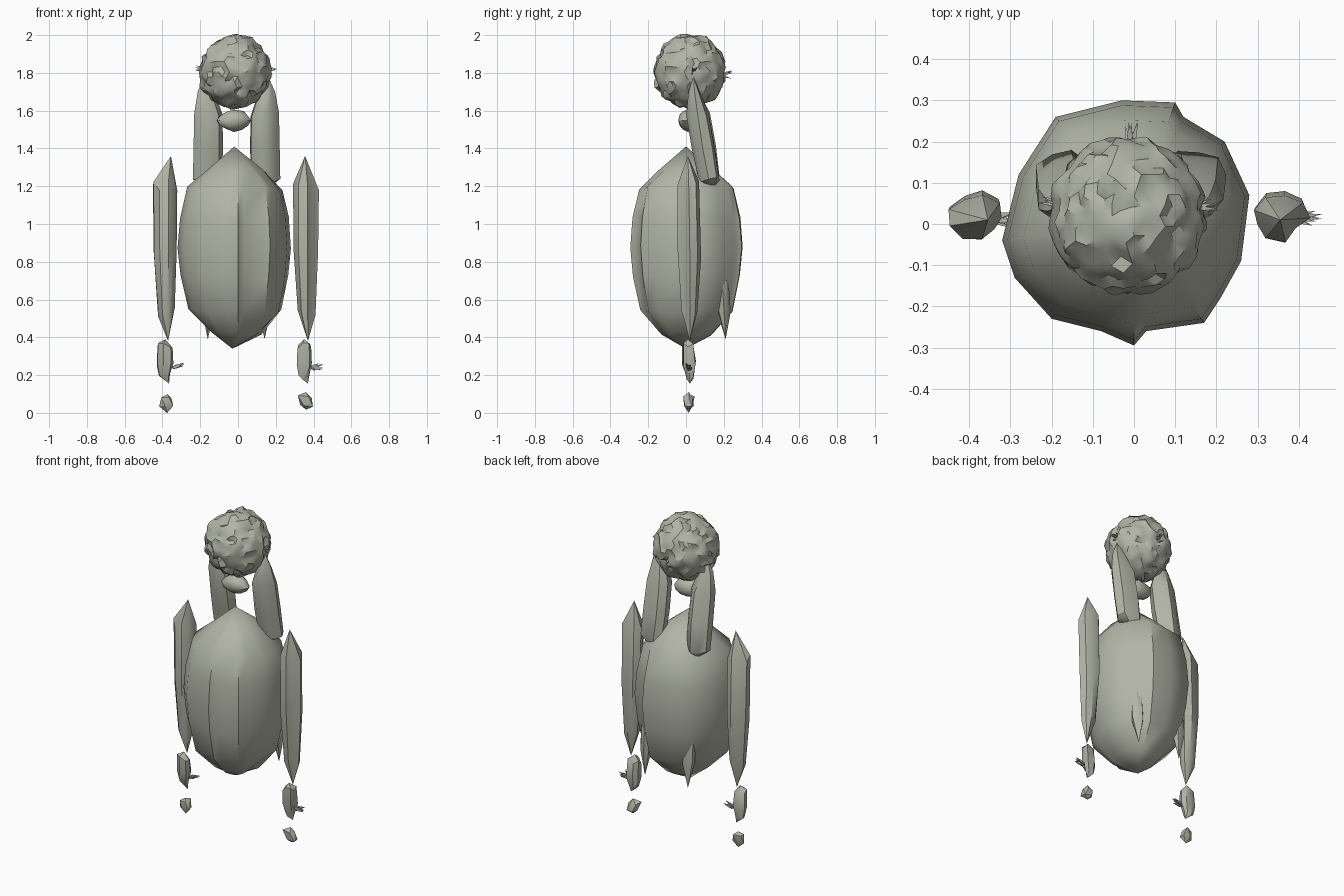
import bpy
import bmesh
import math
import random
from mathutils import Vector, noise

random.seed(4)

cube = bpy.data.objects.get("Cube")
if cube:
    bpy.data.objects.remove(cube, do_unlink=True)

stone = bpy.data.materials.new("Sage grey")
stone.use_nodes = True
stone.diffuse_color = (0.44, 0.46, 0.38, 1)
stone.node_tree.nodes["Principled BSDF"].inputs["Base Color"].default_value = (0.44, 0.46, 0.38, 1)


def finish(name, bm, angle):
    """Turn a bmesh into a named, shaded object."""
    bmesh.ops.recalc_face_normals(bm, faces=bm.faces)
    mesh = bpy.data.meshes.new(name)
    bm.to_mesh(mesh)
    bm.free()
    mesh.materials.append(stone)
    obj = bpy.data.objects.new(name, mesh)
    bpy.context.collection.objects.link(obj)
    bpy.ops.object.select_all(action="DESELECT")
    bpy.context.view_layer.objects.active = obj
    obj.select_set(True)
    bpy.ops.object.shade_smooth_by_angle(angle=math.radians(angle))
    return obj


def ridged_outline(sides, rough):
    """Unit circle whose radii vary, giving lengthwise ridges."""
    points = []
    for i in range(sides):
        a = math.tau * i / sides
        r = 1 + random.uniform(-rough, rough * 0.3)
        points.append((r * math.cos(a), r * math.sin(a)))
    return points


def loft(name, outline, bottom, rings, top, wobble=0.0, angle=40):
    """Skin an outline through rings (x, y, z, width, depth), closed by two tips."""
    bm = bmesh.new()
    loops = []
    for x, y, z, w, d in rings:
        loops.append([bm.verts.new((x + px * w, y + py * d,
                                    z + random.uniform(-wobble, wobble)))
                      for px, py in outline])
    n = len(outline)
    for low, high in zip(loops, loops[1:]):
        for i in range(n):
            j = (i + 1) % n
            bm.faces.new((low[i], low[j], high[j], high[i]))
    for tip, ring in ((bottom, loops[0]), (top, loops[-1])):
        point = bm.verts.new(tip)
        for i in range(n):
            bm.faces.new((point, ring[i], ring[(i + 1) % n]))
    return finish(name, bm, angle)


def lump(name, centre, size, detail, rough, frequency, angle=40):
    """Rough pebble: an icosphere pushed in and out by noise."""
    bm = bmesh.new()
    bmesh.ops.create_icosphere(bm, subdivisions=detail, radius=1)
    shift = Vector([random.uniform(0, 9) for _ in range(3)])
    for v in bm.verts:
        push = noise.noise(v.co * frequency + shift) + random.uniform(-0.3, 0.3)
        v.co *= 1 + rough * push
        v.co = Vector(c + s * p for c, s, p in zip(centre, size, v.co))
    return finish(name, bm, angle)


def tuft(name, centre, direction, length, count):
    """Cluster of thin pointed slivers."""
    bm = bmesh.new()
    for _ in range(count):
        jitter = Vector([random.uniform(-1, 1) for _ in range(3)])
        axis = (Vector(direction) + jitter * 0.35).normalized()
        side = axis.orthogonal().normalized()
        up = axis.cross(side)
        base = Vector(centre) + jitter * length * 0.2
        r = length * 0.2
        ring = [bm.verts.new(base + side * r * math.cos(a) + up * r * math.sin(a))
                for a in (math.tau * i / 4 for i in range(4))]
        ends = [bm.verts.new(base + axis * length * k) for k in (-0.2, 1)]
        for end in ends:
            for i in range(4):
                bm.faces.new((end, ring[i], ring[(i + 1) % 4]))
    return finish(name, bm, 20)


# Body: irregular closed outline swelling between two points
body_outline = [(.28, .07), (.22, .20), (.12, .26), (.10, .295), (-.03, .30),
                (-.19, .26), (-.28, .12), (-.32, -.04), (-.29, -.13), (-.20, -.23),
                (-.08, -.26), (0, -.295), (.03, -.26), (.17, -.24), (.21, -.18),
                (.26, -.09)]
body_rings = [(0, 0, z, s, s) for z, s in
              ((.42, .44), (.54, .82), (.72, .95), (.88, 1), (1.03, .96), (1.19, .84), (1.29, .5))]
loft("body", body_outline, (-.03, 0, .34), body_rings, (-.02, 0, 1.41), 0.012, 45)

# Head, with small ragged tufts around it
lump("head", (-.015, .02, 1.805), (.187, .187, .192), 4, 0.11, 5.0, 35)
tuft("head_side_tuft_right", (-.185, .05, 1.82), (-1, .2, 0), .04, 5)
tuft("head_side_tuft_left", (.16, .04, 1.81), (1, 0, 0), .04, 5)
tuft("head_back_tuft", (-.01, .20, 1.79), (0, 1, .1), .045, 5)

# Neck
lump("neck", (-.02, .01, 1.548), (.09, .052, .055), 2, 0.16, 1.6)

for label, side in (("left", 1), ("right", -1)):
    # Upright blades beside the head, leaning back into the shoulders
    bx = .14 if side > 0 else -.16
    loft("shoulder_blade_" + label, ridged_outline(9, .2), (bx, .15, 1.18),
         [(bx + side * .005, .12, 1.24, .078, .065),
          (bx, .09, 1.40, .08, .075),
          (bx, .06, 1.58, .076, .073),
          (bx + side * .01, .045, 1.69, .045, .04)],
         (bx + side * .02, .04, 1.78), .015, 35)

    # Arms: ridged spindles hanging at the sides
    ax = .355 if side > 0 else -.38
    loft("arm_" + label, ridged_outline(9, .35), (side * .37, .02, .38),
         [(ax + .005, .02, .54, .048, .042),
          (ax, .02, .85, .066, .062),
          (ax, .015, 1.20, .07, .056)],
         (side * .355, .01, 1.36), .03, 30)

    # Hands with a splinter cluster, and loose fragments beneath
    hx = .35 if side > 0 else -.385
    loft("hand_" + label, ridged_outline(7, .3), (hx + .02, .02, .155),
         [(hx - .004, .02, .19, .035, .022),
          (hx, .015, .26, .053, .042),
          (hx, .01, .35, .048, .035)],
         (hx, .01, .39), .02, 35)
    tuft("thumb_" + label, (hx + .05, .015, .24), (1, 0, .15), .05, 6)
    lump("fingertip_" + label, (hx + .01, .015, .06), (.042, .03, .05), 1, .5, 2.0, 30)

    # Hind legs: spindles mostly sunk into the back of the body
    lx = .14 if side > 0 else -.16
    loft("hind_leg_" + label, ridged_outline(7, .3), (lx, .21, .39),
         [(lx, .20, .55, .042, .042), (lx, .19, .72, .04, .04)],
         (lx, .17, .95), .02, 30)
